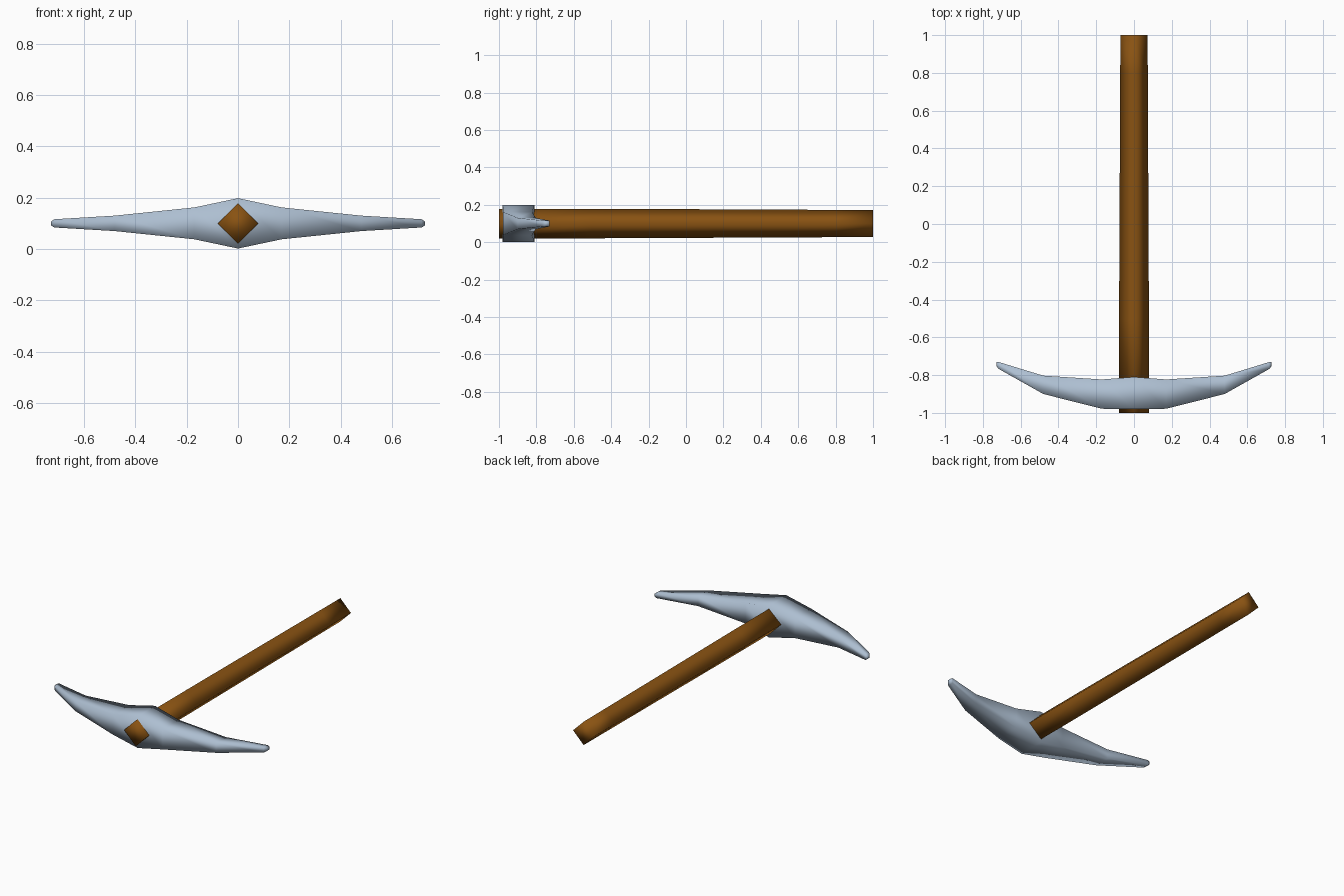
import bpy, bmesh, math

if "Cube" in bpy.data.objects:
    bpy.data.objects.remove(bpy.data.objects["Cube"])

ZC = 0.1


def material(name, color):
    m = bpy.data.materials.new(name)
    m.diffuse_color = (*color, 1)
    m.use_nodes = True
    m.node_tree.nodes["Principled BSDF"].inputs["Base Color"].default_value = m.diffuse_color
    return m


def loft(name, rings, mat, angle):
    """Skin a list of equal-length point rings and cap both ends."""
    bm = bmesh.new()
    loops = [[bm.verts.new(p) for p in r] for r in rings]
    n = len(loops[0])
    for a, b in zip(loops, loops[1:]):
        for i in range(n):
            j = (i + 1) % n
            bm.faces.new((a[i], a[j], b[j], b[i]))
    bm.faces.new(loops[0])
    bm.faces.new(loops[-1])
    bmesh.ops.recalc_face_normals(bm, faces=bm.faces[:])
    me = bpy.data.meshes.new(name)
    bm.to_mesh(me)
    bm.free()
    me.materials.append(mat)
    ob = bpy.data.objects.new(name, me)
    bpy.context.collection.objects.link(ob)
    bpy.ops.object.select_all(action='DESELECT')
    ob.select_set(True)
    bpy.context.view_layer.objects.active = ob
    bpy.ops.object.shade_smooth_by_angle(angle=math.radians(angle))
    return ob


wood = material("brown_wood", (0.25, 0.085, 0.006))
steel = material("blue_grey_steel", (0.42, 0.52, 0.64))

# handle: diamond section, slightly tapered towards the grip end
handle = [(-1, 0.079), (-0.5, 0.079), (0.15, 0.076), (0.8, 0.073), (1, 0.072)]
loft("handle", [[(r, y, ZC), (0, y, ZC + r), (-r, y, ZC), (0, y, ZC - r)]
                for y, r in handle], wood, 100)

# head: box sections along x (x, front y, back y, half height), mirrored
half = [(0, -0.98, -0.81, 0.098), (0.17, -0.978, -0.823, 0.062),
        (0.48, -0.90, -0.803, 0.030), (0.715, -0.768, -0.731, 0.016),
        (0.727, -0.755, -0.731, 0.008)]
sections = [(-x, f, b, h) for x, f, b, h in reversed(half[1:])] + half
loft("pick_head", [[(x, f, ZC - h), (x, b, ZC - h), (x, b, ZC + h), (x, f, ZC + h)]
                   for x, f, b, h in sections], steel, 100)
